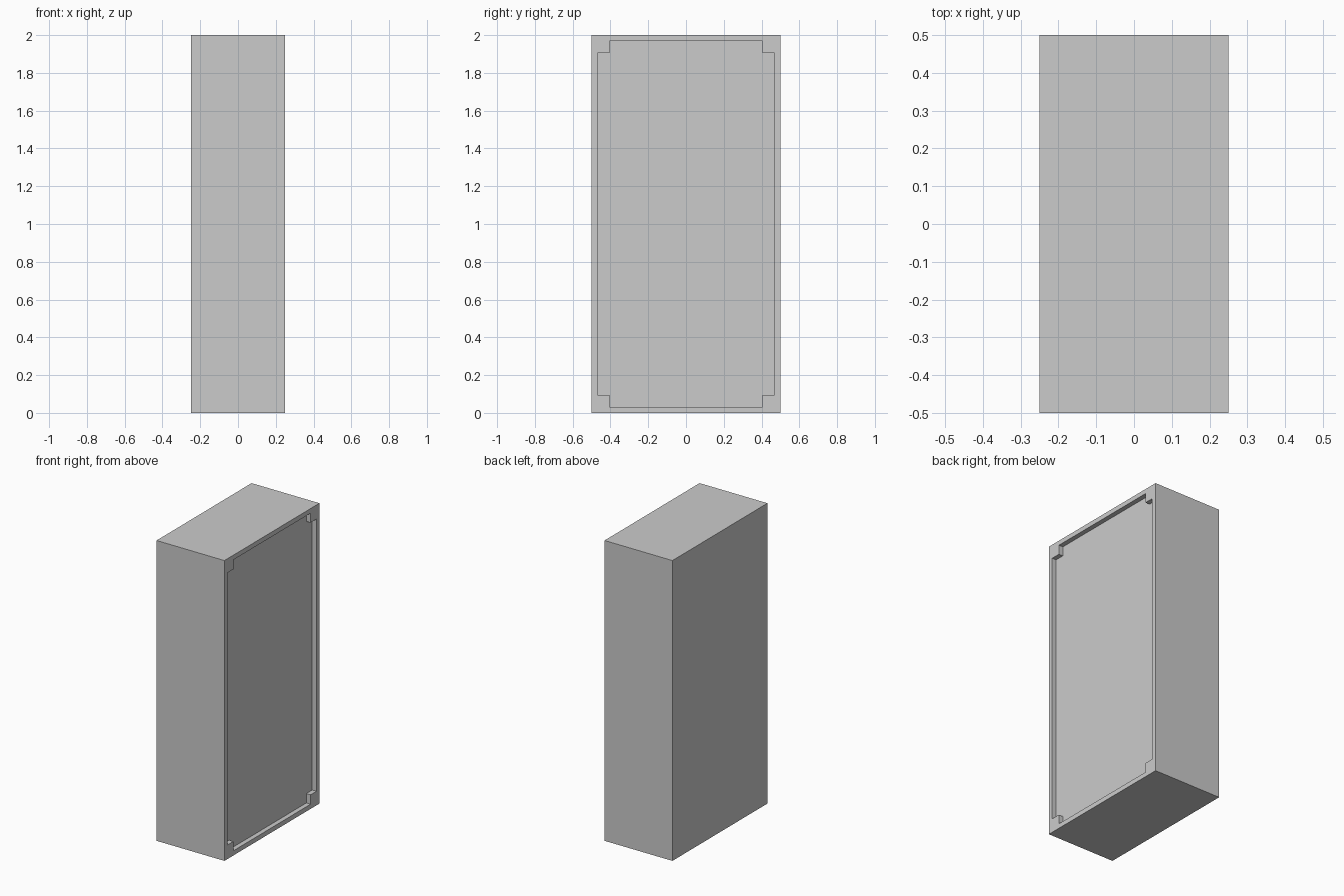
import bpy
import bmesh

if "Cube" in bpy.data.objects:
    bpy.data.objects.remove(bpy.data.objects["Cube"], do_unlink=True)

DEPTH, WIDTH, HEIGHT = 0.5, 1.0, 2.0
BORDER = 1 / 32          # rim width and recess depth
NOTCH = 3 / 32           # corner block size measured from the edge

# Single grey colour
grey = bpy.data.materials.new("light_grey")
grey.use_nodes = True
colour = (0.6, 0.6, 0.6, 1)
grey.diffuse_color = colour
grey.node_tree.nodes["Principled BSDF"].inputs["Base Color"].default_value = colour


def notched_outline():
    """Rectangle in the side plane with a square step at every corner."""
    y_out, y_in = WIDTH / 2 - BORDER, WIDTH / 2 - NOTCH
    z_out, z_in = HEIGHT / 2 - BORDER, HEIGHT / 2 - NOTCH
    corner = [(y_out, z_in), (y_in, z_in), (y_in, z_out)]
    points = []
    for sy, sz in ((1, 1), (-1, 1), (-1, -1), (1, -1)):
        step = [(sy * y, sz * z + HEIGHT / 2) for y, z in corner]
        points += step if sy * sz > 0 else step[::-1]
    return points


# Box without its +x side
bm = bmesh.new()
bmesh.ops.create_cube(bm, size=1)
for v in bm.verts:
    v.co = (v.co.x * DEPTH, v.co.y * WIDTH, (v.co.z + 0.5) * HEIGHT)
side = max(bm.faces, key=lambda f: f.calc_center_median().x)
rim_edges = list(side.edges)
bmesh.ops.delete(bm, geom=[side], context='FACES_ONLY')

# Notched opening, its walls and the sunken panel
outline = notched_outline()
outer = [bm.verts.new((DEPTH / 2, y, z)) for y, z in outline]
inner = [bm.verts.new((DEPTH / 2 - BORDER, y, z)) for y, z in outline]
count = len(outline)
for i in range(count):
    j = (i + 1) % count
    bm.faces.new((outer[i], outer[j], inner[j], inner[i]))
    rim_edges.append(bm.edges.get((outer[i], outer[j])))
bm.faces.new(inner)

# Flat rim between the box edge and the opening
bmesh.ops.triangle_fill(bm, edges=rim_edges, use_beauty=True, normal=(1, 0, 0))
bmesh.ops.recalc_face_normals(bm, faces=bm.faces)

mesh = bpy.data.meshes.new("recessed_box")
bm.to_mesh(mesh)
bm.free()
mesh.materials.append(grey)
box = bpy.data.objects.new("recessed_box", mesh)
bpy.context.collection.objects.link(box)
